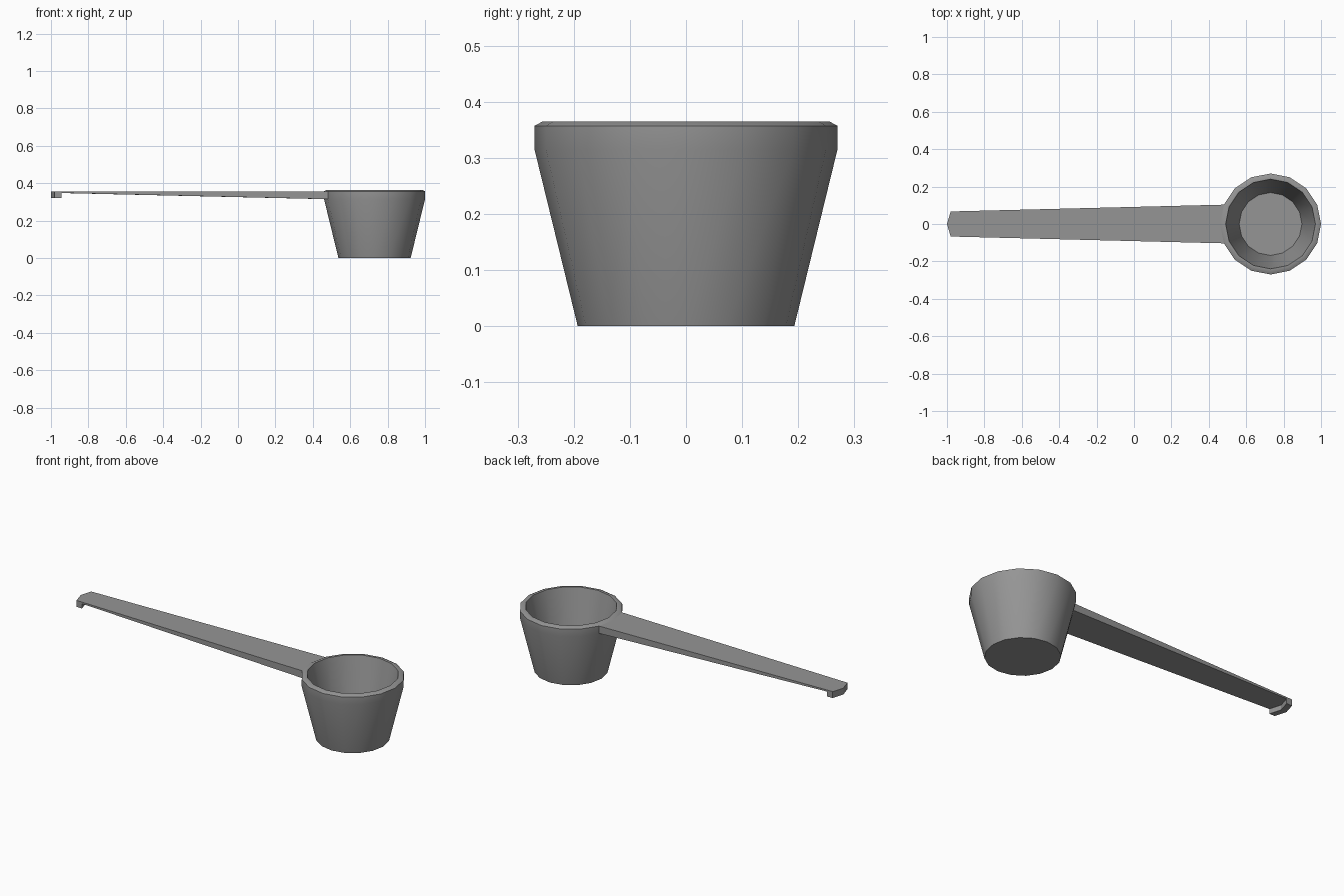
import bpy, bmesh, math

cube = bpy.data.objects.get("Cube")
if cube:
    bpy.data.objects.remove(cube, do_unlink=True)

# One grey plastic for the whole scoop
grey = bpy.data.materials.new("grey_plastic")
grey.use_nodes = True
colour = (0.3, 0.3, 0.3, 1)
grey.diffuse_color = colour
grey.node_tree.nodes["Principled BSDF"].inputs["Base Color"].default_value = colour

SIDES = 16
CUP_X = 0.73
RIM_R = 0.27
RIM_LOW, RIM_HIGH = 0.315, 0.357


def finish(name, bm):
    bmesh.ops.recalc_face_normals(bm, faces=bm.faces)
    mesh = bpy.data.meshes.new(name)
    bm.to_mesh(mesh)
    bm.free()
    mesh.materials.append(grey)
    obj = bpy.data.objects.new(name, mesh)
    bpy.context.collection.objects.link(obj)
    bpy.ops.object.select_all(action='DESELECT')
    obj.select_set(True)
    bpy.context.view_layer.objects.active = obj
    bpy.ops.object.shade_smooth_by_angle(angle=math.radians(30))
    return obj


def bridge(bm, a, b):
    for i in range(len(a)):
        j = (i + 1) % len(a)
        bm.faces.new((a[i], a[j], b[j], b[i]))


# Cup: a closed wall profile (radius, height) from outer base to inner floor
profile = [(0.193, 0), (RIM_R, RIM_LOW), (RIM_R, RIM_HIGH),
           (0.255, 0.365), (0.24, 0.365), (0.168, 0.04)]
bm = bmesh.new()
rings = []
for r, z in profile:
    angles = [math.tau * i / SIDES for i in range(SIDES)]
    rings.append([bm.verts.new((CUP_X + r * math.cos(a), r * math.sin(a), z)) for a in angles])
for low, high in zip(rings, rings[1:]):
    bridge(bm, low, high)
bm.faces.new(rings[0])
bm.faces.new(rings[-1])
finish("cup", bm)

# Handle: side outline with a hooked tip, swept over three columns so that
# the tip is pointed and the root meets two facets of the cup
step = math.tau / SIDES
root_x = CUP_X - RIM_R * math.cos(step)
root_w = RIM_R * math.sin(step)
tip_x, tip_w = -0.98, 0.067
outline = [(tip_x, RIM_HIGH), (tip_x, 0.32), (-0.945, 0.32),
           (-0.945, 0.348), (root_x, RIM_LOW), (root_x, RIM_HIGH)]
bm = bmesh.new()
columns = []
for side in (-1, 0, 1):
    column = []
    for x, z in outline:
        t = (x - tip_x) / (root_x - tip_x)
        width = tip_w + t * (root_w - tip_w)
        bulge = 0 if side else 0.02
        column.append(bm.verts.new((x - bulge, side * width, z)))
    columns.append(column)
for a, b in zip(columns, columns[1:]):
    bridge(bm, a, b)
bm.faces.new(columns[0])
bm.faces.new(columns[-1])
finish("handle", bm)
